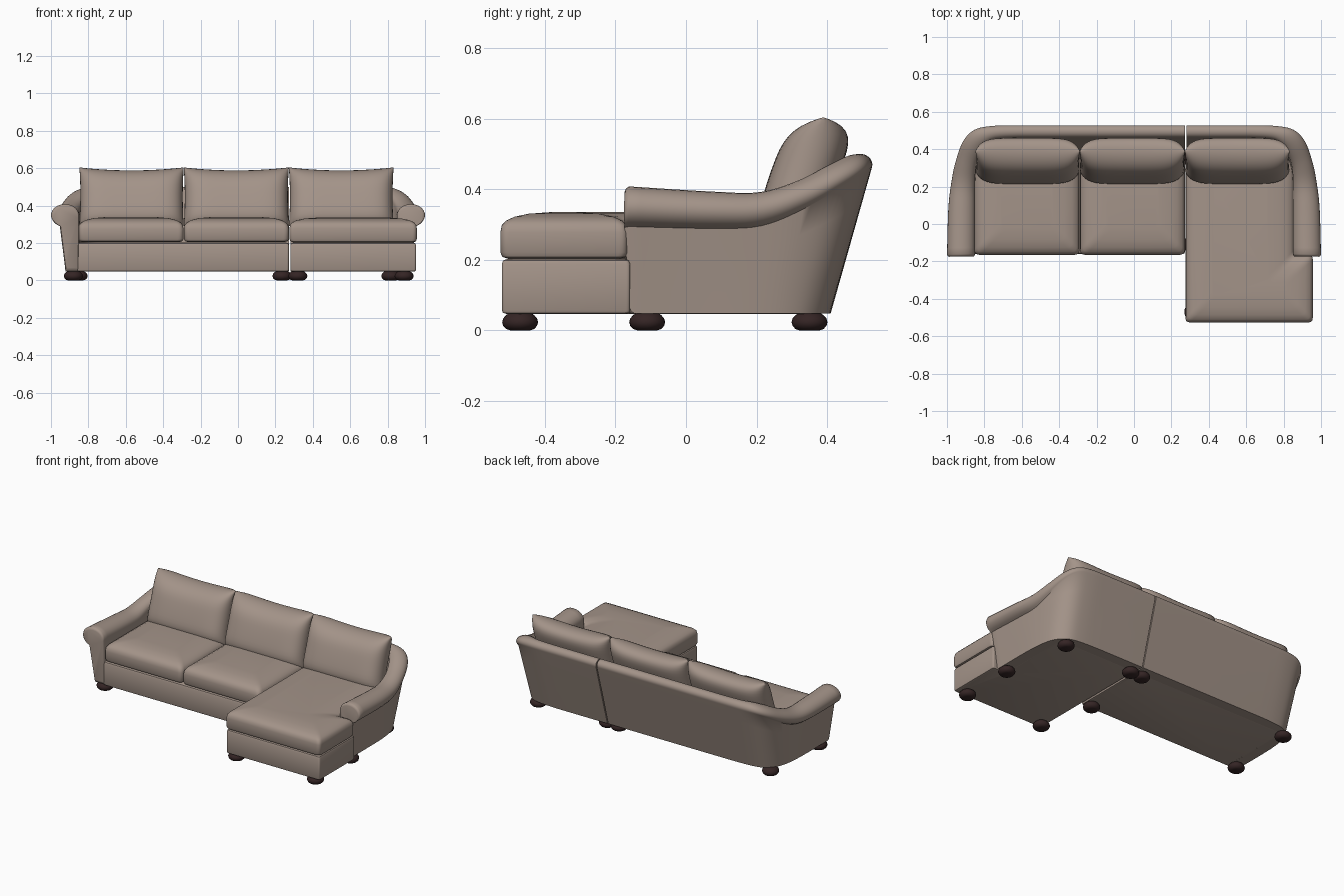
import bpy, bmesh, math
from mathutils import Vector

if "Cube" in bpy.data.objects:
    bpy.data.objects.remove(bpy.data.objects["Cube"])


def material(name, rgb):
    m = bpy.data.materials.new(name)
    m.diffuse_color = (*rgb, 1)
    m.use_nodes = True
    m.node_tree.nodes["Principled BSDF"].inputs["Base Color"].default_value = m.diffuse_color
    return m


FABRIC = material("taupe upholstery", (0.37, 0.295, 0.25))
WOOD = material("dark wood", (0.035, 0.018, 0.018))


def finish(name, bm, mat, angle=42):
    bmesh.ops.recalc_face_normals(bm, faces=bm.faces)
    me = bpy.data.meshes.new(name)
    bm.to_mesh(me)
    bm.free()
    me.materials.append(mat)
    me.polygons.foreach_set("use_smooth", [True] * len(me.polygons))
    me.set_sharp_from_angle(angle=math.radians(angle))
    ob = bpy.data.objects.new(name, me)
    bpy.context.collection.objects.link(ob)
    return ob


def loft(name, rings, mat, angle=42):
    """Skin closed rings of equal length and cap both ends."""
    bm = bmesh.new()
    vs = [[bm.verts.new(p) for p in r] for r in rings]
    n = len(vs[0])
    for a, b in zip(vs, vs[1:]):
        for i in range(n):
            j = (i + 1) % n
            bm.faces.new((a[i], a[j], b[j], b[i]))
    bm.faces.new(vs[0])
    bm.faces.new(vs[-1])
    return finish(name, bm, mat, angle)


def outline(poly, inset, z, r):
    """Counter-clockwise right-angled outline, inset, with rounded corners."""
    n = len(poly)
    P = [Vector(p) for p in poly]
    off = []
    for i in range(n):
        d0 = (P[i] - P[i - 1]).normalized()
        d1 = (P[(i + 1) % n] - P[i]).normalized()
        off.append(P[i] + inset * (Vector((-d0.y, d0.x)) + Vector((-d1.y, d1.x))))
    pts = []
    for i in range(n):
        c = off[i]
        a = c + (off[i - 1] - c).normalized() * r
        b = c + (off[(i + 1) % n] - c).normalized() * r
        for k in range(6):
            t = k / 5
            q = a * (1 - t) ** 2 + c * 2 * t * (1 - t) + b * t * t
            pts.append((q.x, q.y, z))
    return pts


def slab(name, poly, profile, r):
    return loft(name, [outline(poly, d, z, r) for d, z in profile], FABRIC)


def rect(x0, x1, y0, y1):
    return [(x0, y0), (x1, y0), (x1, y1), (x0, y1)]


def chaise_shape(x0, x1, x2, y0, y1, y2):
    return [(x0, y0), (x1, y0), (x1, y1), (x2, y1), (x2, y2), (x0, y2)]


# Upholstered bases
BASE = [(0.012, 0.047), (0.003, 0.05), (0, 0.058), (0, 0.188), (0.004, 0.198), (0.016, 0.203)]
slab("sofa_base", rect(-0.86, 0.272, -0.16, 0.35), BASE, 0.012)
slab("chaise_base", chaise_shape(0.28, 0.952, 0.86, -0.522, -0.158, 0.35), BASE, 0.012)


# Seat cushions with a soft crown
def cushion_profile(z0, ze, top):
    c = top - ze
    return [(0.022, z0), (0.006, z0 + 0.005), (0, z0 + 0.018), (0, ze - 0.02), (0.004, ze),
            (0.016, ze + 0.35 * c), (0.04, ze + 0.65 * c), (0.08, ze + 0.88 * c), (0.14, top)]


SEAT = cushion_profile(0.205, 0.295, 0.338)
slab("left_seat_cushion", rect(-0.853, -0.291, -0.165, 0.36), SEAT, 0.03)
slab("middle_seat_cushion", rect(-0.289, 0.272, -0.165, 0.36), SEAT, 0.03)
slab("chaise_cushion", chaise_shape(0.275, 0.956, 0.855, -0.526, -0.165, 0.36),
     cushion_profile(0.203, 0.298, 0.335), 0.025)


# Leaning back pillows with pinched corners
def pillow(name, x0, x1, nu=28, nv=20):
    bm = bmesh.new()
    cx, w = (x0 + x1) / 2, (x1 - x0) / 2
    for side in (-1, 1):
        grid = []
        for j in range(nv + 1):
            v = math.sin(math.pi / 2 * (2 * j / nv - 1))
            row = []
            for i in range(nu + 1):
                u = math.sin(math.pi / 2 * (2 * i / nu - 1))
                f = math.sqrt(max(0, 1 - u ** 6)) * math.sqrt(max(0, 1 - v ** 4))
                x = cx + w * u * (1 - 0.02 * (1 - v * v))
                z = 0.29 + 0.157 * (v + 1) - 0.016 * (1 - u * u) * max(v, 0)
                y = 0.285 + 0.052 * (v + 1) + side * 0.098 * f
                row.append(bm.verts.new((x, y, z)))
            grid.append(row)
        for j in range(nv):
            for i in range(nu):
                bm.faces.new((grid[j][i], grid[j][i + 1], grid[j + 1][i + 1], grid[j + 1][i]))
    bmesh.ops.remove_doubles(bm, verts=bm.verts, dist=0.0002)
    finish(name, bm, FABRIC, 80)


pillow("left_back_pillow", -0.848, -0.29)
pillow("middle_back_pillow", -0.29, 0.272)
pillow("right_back_pillow", 0.272, 0.832)

# Arm and back shell: outer xy, base xy, inner xy, top z, roll height, undercut angle
STATIONS = [
    (1.00, -0.163, 0.922, -0.147, 0.85, -0.160, 0.408, 0.118, -68),
    (0.993, 0.08, 0.922, 0.08, 0.85, 0.08, 0.393, 0.108, -68),
    (0.977, 0.22, 0.917, 0.20, 0.85, 0.20, 0.392, 0.100, -65),
    (0.952, 0.34, 0.902, 0.29, 0.845, 0.30, 0.425, 0.090, -55),
    (0.912, 0.445, 0.872, 0.35, 0.82, 0.38, 0.470, 0.080, -42),
    (0.85, 0.505, 0.82, 0.39, 0.785, 0.43, 0.495, 0.070, -32),
    (0.75, 0.525, 0.74, 0.405, 0.735, 0.455, 0.500, 0.064, -22),
    (0.62, 0.528, 0.62, 0.41, 0.62, 0.462, 0.500, 0.062, -20),
]


def catmull(pts, steps):
    out = []
    for i in range(len(pts) - 1):
        p = [pts[max(i - 1, 0)], pts[i], pts[i + 1], pts[min(i + 2, len(pts) - 1)]]
        for s in range(steps):
            t = s / steps
            out.append([0.5 * (2 * b + (c - a) * t + (2 * a - 5 * b + 4 * c - d) * t * t
                               + (3 * b - a - 3 * c + d) * t ** 3) for a, b, c, d in zip(*p)])
    return out + [list(pts[-1])]


def section(s):
    outer, base, inner = Vector(s[0:2]), Vector(s[2:4]), Vector(s[4:6])
    top, h, ang = s[6:]
    mid, half = (outer + inner) / 2, (outer - inner) / 2

    def roll(deg):
        a = math.radians(deg)
        return (mid + half * math.cos(a)).to_3d() + Vector((0, 0, top - h / 2 + h / 2 * math.sin(a)))

    foot = (base - half.normalized() * 0.07).to_3d() + Vector((0, 0, 0.048))
    low = base.to_3d() + Vector((0, 0, 0.048))
    wall = [low.lerp(roll(ang), k / 4) for k in range(4)]
    return [foot] + wall + [roll(ang + (185 - ang) * k / 16) for k in range(17)]


def shell(name, side, seam):
    last = list(STATIONS[-1])
    last[0] = last[2] = last[4] = seam * side
    rings = [section(s) for s in catmull(STATIONS, 5) + [last]]
    # softly rounded arm front
    centre = Vector((0.905, -0.155, 0.25))
    front = []
    for scale, dy in ((0.9, -0.013), (0.96, -0.009)):
        front.append([centre + (p - centre) * scale + Vector((0, dy, 0)) for p in rings[0]])
    rings = front + rings
    loft(name, [[(p.x * side, p.y, p.z) for p in r] for r in rings], FABRIC, 50)


shell("left_arm_and_back", -1, 0.273)
shell("right_arm_and_back", 1, 0.28)

# Bun feet
FEET = [(-0.88, -0.11), (-0.855, 0.35), (0.235, -0.11), (0.235, 0.35),
        (0.32, -0.47), (0.32, 0.35), (0.888, -0.47), (0.888, -0.11), (0.817, 0.35)]
BUN = [(0.028, 0), (0.040, 0.004), (0.048, 0.013), (0.051, 0.023),
       (0.048, 0.034), (0.040, 0.043), (0.030, 0.05)]
for i, (x, y) in enumerate(FEET):
    loft(f"bun_foot_{i + 1}",
         [[(x + r * math.cos(k * math.tau / 24), y + r * math.sin(k * math.tau / 24), z)
           for k in range(24)] for r, z in BUN], WOOD)
